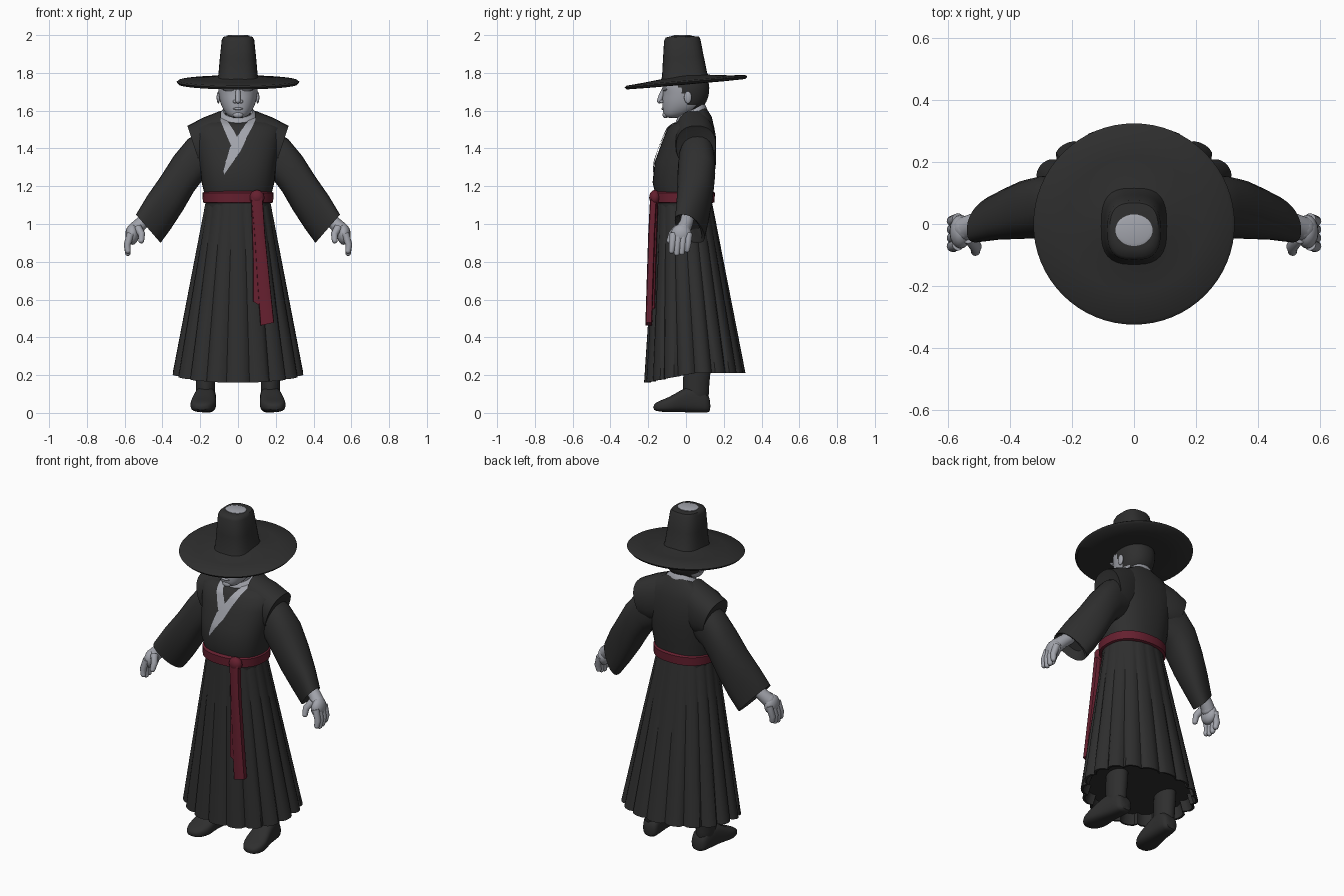
import bpy, bmesh
from math import sin, cos, pi, radians
from mathutils import Vector
from mathutils.bvhtree import BVHTree

cube = bpy.data.objects.get("Cube")
if cube:
    bpy.data.objects.remove(cube)


def material(name, rgb):
    m = bpy.data.materials.new(name)
    m.use_nodes = True
    m.diffuse_color = (*rgb, 1)
    m.node_tree.nodes["Principled BSDF"].inputs["Base Color"].default_value = (*rgb, 1)
    return m


black = material("black cloth", (.028, .028, .028))
grey = material("pale grey", (.36, .37, .41))
red = material("dark red", (.13, .014, .028))


def power(value, p):
    return abs(value) ** p * (1 if value >= 0 else -1)


def ring(c, u, v, n=24, p=1):
    """Superellipse around c with half axes u and v."""
    c, u, v = Vector(c), Vector(u), Vector(v)
    angles = [2 * pi * i / n for i in range(n)]
    return [c + u * power(cos(a), p) + v * power(sin(a), p) for a in angles]


def flat_ring(z, rx, front, back, tilt=0, n=32, p=1, x=0):
    """Level ring given by its half width and its front and back y."""
    ry = (back - front) / 2
    return ring((x, (front + back) / 2, z), (rx, 0, 0), (0, ry, ry * tilt), n, p)


def finish(name, bm, mats, mirror=False, smooth=0, angle=40, rule=None):
    bmesh.ops.recalc_face_normals(bm, faces=bm.faces[:])
    if rule:
        for f in bm.faces:
            f.material_index = int(rule(f.calc_center_median()))
    mesh = bpy.data.meshes.new(name)
    bm.to_mesh(mesh)
    bm.free()
    ob = bpy.data.objects.new(name, mesh)
    bpy.context.collection.objects.link(ob)
    for m in mats:
        mesh.materials.append(m)
    bpy.ops.object.select_all(action='DESELECT')
    ob.select_set(True)
    bpy.context.view_layer.objects.active = ob
    bpy.ops.object.shade_smooth_by_angle(angle=radians(angle))
    if mirror:
        ob.modifiers.new("mirror", 'MIRROR')
    if smooth:
        ob.modifiers.new("smooth", 'SUBSURF').levels = smooth
        ob.modifiers["smooth"].render_levels = smooth
    return ob


def add_loft(bm, rings, caps=True):
    rows = [[bm.verts.new(p) for p in r] for r in rings]
    for a, b in zip(rows, rows[1:]):
        for i in range(len(a)):
            j = (i + 1) % len(a)
            bm.faces.new((a[i], a[j], b[j], b[i]))
    if caps:
        bm.faces.new(rows[0])
        bm.faces.new(rows[-1])


def loft(name, rings, *mats, caps=True, **options):
    bm = bmesh.new()
    add_loft(bm, rings, caps)
    return finish(name, bm, mats, **options)


def add_ball(bm, centre, size):
    made = bmesh.ops.create_uvsphere(bm, u_segments=16, v_segments=10, radius=1)
    for v in made["verts"]:
        v.co = Vector([c + s * q for c, s, q in zip(centre, size, v.co)])


def add_tube(bm, path, n=12):
    """Rounded limb through points of (x, y, z, radius)."""
    pts = [Vector(p[:3]) for p in path]
    rings = []
    for i, p in enumerate(pts):
        d = (pts[min(i + 1, len(pts) - 1)] - pts[max(i - 1, 0)]).normalized()
        u = d.cross(Vector((0, 1, 0))).normalized()
        rings.append(ring(p, u * path[i][3], d.cross(u) * path[i][3], n))
    add_loft(bm, rings)
    add_ball(bm, pts[-1], [path[-1][3]] * 3)


# Robe body
torso_rings = [flat_ring(*r, p=.85) for r in (
    (1.08, .17, -.15, .13), (1.17, .18, -.165, .14), (1.22, .193, -.177, .145),
    (1.33, .205, -.165, .16), (1.44, .225, -.125, .16), (1.51, .23, -.095, .15),
    (1.55, .17, -.075, .135, .2), (1.575, .1, -.06, .105, .5))]
torso = loft("robe_body", torso_rings, black, angle=60)
surface = BVHTree.FromPolygons([v.co for v in torso.data.vertices],
                               [p.vertices[:] for p in torso.data.polygons])

# Pleated skirt: folds deepen towards the hem
PLEATS, STEPS = 18, 6


def skirt_ring(t, scale=1, lift=0):
    pts = flat_ring(0, .17 + .18 * t, -.158 - .064 * t, .135 + .18 * t, n=PLEATS * STEPS, p=.95)
    centre = Vector((0, .05 * t, 0))
    for i, p in enumerate(pts):
        fold = 1 - sin(pi * (i % STEPS) / STEPS) ** .5
        hem = .16 + .05 * min(1, 1 + sin(2 * pi * i / len(pts)))
        p.xy = (centre + (p - centre) * scale * (1 - (.02 + .06 * t) * fold)).xy
        p.z = 1.13 + (hem - 1.13) * t + lift
    return pts


loft("skirt", [skirt_ring(t) for t in (0, .1, .3, .5, .75, .97, 1)]
     + [skirt_ring(1, .96), skirt_ring(1, .9, .06)], black, angle=35)


# Sleeves and shoulder caps, each section given by its top and bottom (x, y, z) and depth
def section(top, bottom, depth, p=.85):
    top, bottom = Vector(top), Vector(bottom)
    return ring((top + bottom) / 2, (top - bottom) / 2, (0, depth, 0), 24, p)


loft("sleeve", [section(*s) for s in (
    ((.18, .06, 1.5), (.12, .05, 1.27), .08), ((.265, .06, 1.45), (.19, .05, 1.23), .095),
    ((.34, .06, 1.36), (.235, .05, 1.17), .1), ((.41, .04, 1.25), (.29, .055, 1.075), .095),
    ((.48, .01, 1.15), (.355, .06, .975), .08), ((.54, -.02, 1.05), (.41, .06, .9), .065),
    ((.53, -.015, 1.05), (.415, .05, .91), .055), ((.5, .0, 1.08), (.41, .04, .97), .05))],
    black, mirror=True, angle=45)
loft("shoulder_cap", [section(*s) for s in (
    ((.09, .04, 1.6), (.1, .04, 1.3), .1), ((.18, .05, 1.565), (.15, .05, 1.3), .11),
    ((.268, .055, 1.52), (.2, .05, 1.31), .105), ((.258, .055, 1.505), (.195, .05, 1.32), .09))],
    black, mirror=True, angle=45)

# Hands
hand = bmesh.new()
add_tube(hand, [(.47, .01, 1.04, .035), (.515, 0, 1, .036), (.545, -.015, .97, .04)])
add_ball(hand, (.56, -.025, .945), (.036, .055, .055))
for k in range(4):
    y = -.066 + .027 * k
    drop = (.012, 0, .004, .018)[k]
    add_tube(hand, [(.568, y, .95, .02), (.587, y - .006, .89, .018),
                    (.583, y - .01, .846 + drop, .015)])
add_tube(hand, [(.53, -.045, .98, .022), (.51, -.075, .945, .019), (.512, -.088, .912, .015)])
finish("hand", hand, [grey], mirror=True, angle=60)

# Boots: foot lofted from heel to toe, shaft lofted upwards
foot = bmesh.new()
add_loft(foot, [ring((.175 - .1 * y, y, h / 2 + lift), (w, 0, 0), (0, 0, h / 2), 20, .7)
                for y, w, h, lift in ((.13, .035, .06, .005), (.11, .052, .12, 0),
                                      (.03, .055, .15, 0), (-.03, .062, .115, .005),
                                      (-.09, .072, .08, .002), (-.14, .06, .06, .006),
                                      (-.175, .03, .03, .014))])
add_loft(foot, [flat_ring(z, rx, f, b, x=.172, n=20) for z, rx, f, b in (
    (.04, .052, -.01, .125), (.12, .05, -.02, .12), (.2, .054, -.015, .13), (.32, .06, -.01, .14))])
finish("boot", foot, [black], mirror=True, smooth=1, angle=60)

# Belt, knot and hanging sash tails
loft("belt", [flat_ring(z, .172 + g, -.165 - g, .137 + g, p=.88) for z, g in (
    (1.11, 0), (1.115, .014), (1.165, .016), (1.175, 0))], red)
knot = bmesh.new()
add_ball(knot, (.1, -.165, 1.14), (.04, .03, .04))
finish("belt_knot", knot, [red], angle=60)


def tail(name, rows):
    loft(name, [ring((x, y, z), (w, 0, slant), (0, .018, 0), 12, .4)
                for x, y, z, w, slant in rows], red)


tail("sash_front_tail", ((.1, -.172, 1.14, .03, 0), (.115, -.182, .95, .028, 0),
                         (.135, -.19, .7, .033, 0), (.155, -.197, .47, .036, .008)))
tail("sash_back_tail", ((.09, -.165, 1.13, .02, 0), (.105, -.175, .8, .025, 0),
                        (.112, -.182, .57, .032, -.02)))

# Neck, raised collar band and crossed lapels draped over the chest
loft("neck", [flat_ring(z, rx, f, b) for z, rx, f, b in (
    (1.47, .07, -.04, .09), (1.58, .062, -.05, .085), (1.68, .06, -.05, .09))], grey)
loft("collar_band", [flat_ring(z, rx, f, b, .55) for z, rx, f, b in (
    (1.555, .107, -.068, .112), (1.575, .1, -.06, .107), (1.6, .078, -.045, .097),
    (1.585, .066, -.035, .085))], grey, caps=False, angle=60)


def lapel(name, outer, inner, gap):
    """Strip between two chest edges given as (x, z) points."""
    bm, rows, steps, cols = bmesh.new(), [], 8, 5
    for k in range(len(outer) - 1):
        for s in range(steps + (k == len(outer) - 2)):
            a = Vector(outer[k]).lerp(Vector(outer[k + 1]), s / steps)
            b = Vector(inner[k]).lerp(Vector(inner[k + 1]), s / steps)
            row = []
            for c in range(cols):
                x, z = a.lerp(b, c / (cols - 1))
                hit = surface.ray_cast(Vector((x, -1, z)), Vector((0, 1, 0)))[0]
                y = hit.y if hit else -.05
                row.append(bm.verts.new((x, y - gap, z)))
            rows.append(row)
    for p, q in zip(rows, rows[1:]):
        for i in range(cols - 1):
            bm.faces.new((p[i], p[i + 1], q[i + 1], q[i]))
    finish(name, bm, [grey], angle=60)


lapel("lapel_under", ((-.1, 1.565), (-.065, 1.48), (-.03, 1.4)),
      ((-.06, 1.55), (-.02, 1.49), (.01, 1.43)), .005)
lapel("lapel_over", ((.1, 1.565), (.01, 1.38), (-.075, 1.26)),
      ((.055, 1.55), (-.045, 1.405), (-.08, 1.28)), .008)

# Head with hair painted on the back by position
loft("head", [flat_ring(*r, n=40, p=.92) for r in (
    (1.56, .03, -.1, -.04), (1.575, .055, -.117, 0), (1.6, .075, -.123, .06),
    (1.63, .09, -.125, .1), (1.66, .098, -.126, .115), (1.69, .103, -.122, .122),
    (1.72, .106, -.126, .125), (1.76, .104, -.122, .12), (1.8, .08, -.09, .09))],
    grey, black, smooth=1, angle=80,
    rule=lambda c: c.z > 1.61 and c.y > .035 - .7 * (c.z - 1.62))
face = bmesh.new()
add_tube(face, [(0, -.115, 1.715, .012), (0, -.132, 1.675, .014), (0, -.14, 1.652, .014)])
add_ball(face, (0, -.121, 1.61), (.026, .01, .007))
add_ball(face, (0, -.108, 1.578), (.028, .016, .018))
for side in (-1, 1):
    add_ball(face, (side * .016, -.128, 1.648), (.011, .012, .009))
    add_ball(face, (side * .045, -.112, 1.712), (.035, .014, .009))
    add_ball(face, (side * .104, .01, 1.67), (.009, .02, .032))
finish("face_features", face, [grey], angle=80)

# Wide brimmed hat, brim raised towards the back
loft("hat_brim", [flat_ring(1.752 + z, r, -r, r, .088, n=64) for r, z in (
    (.08, .04), (.13, .026), (.22, .016), (.315, .008), (.325, 0), (.315, -.012),
    (.2, -.014), (.08, -.012))], black, angle=50)
loft("hat_crown", [flat_ring(z, rx, f, b, tilt, p=.7) for z, rx, f, b, tilt in (
    (1.765, .112, -.135, .122, .09), (1.79, .104, -.127, .112, .09),
    (1.88, .096, -.122, .094, .07), (1.975, .086, -.116, .076, .04),
    (1.99, .078, -.107, .068, .03), (1.994, .06, -.08, .045, 0))], black, angle=50)
loft("hat_top_plate", [flat_ring(z, r, -.02 - .85 * r, -.02 + .85 * r) for z, r in (
    (1.992, .06), (1.997, .06), (2, .05))], grey)
